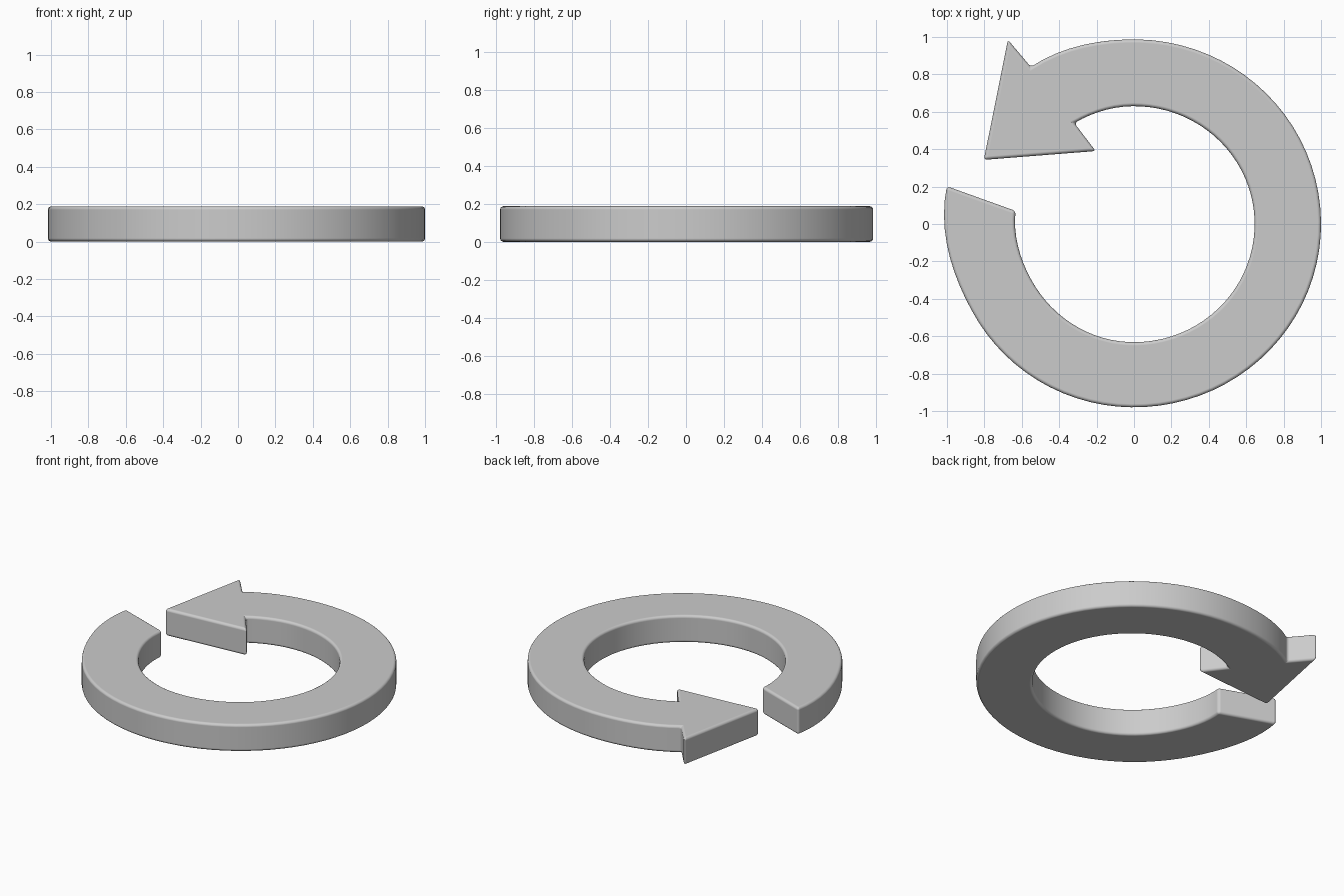
import bpy, bmesh, math

if "Cube" in bpy.data.objects:
    bpy.data.objects.remove(bpy.data.objects["Cube"])

HEIGHT = 0.188


def radius_at(deg, keys):
    """Smoothly interpolate a radius between (angle, radius) keys."""
    for (a0, r0), (a1, r1) in zip(keys, keys[1:]):
        if deg <= a1:
            t = (1 - math.cos(math.pi * (deg - a0) / (a1 - a0))) / 2
            return r0 + (r1 - r0) * t
    return keys[-1][1]


def arc(keys, steps):
    a0, a1 = keys[0][0], keys[-1][0]
    pts = []
    for i in range(steps + 1):
        d = a0 + (a1 - a0) * i / steps
        r = radius_at(d, keys)
        pts.append((r * math.cos(math.radians(d)), r * math.sin(math.radians(d))))
    return pts


# Ring edges, running counter-clockwise from the tail to the arrow head
outer = arc([(-191.4, 1.021), (-150, 0.983), (-90, 0.98), (0, 1.0),
             (90, 0.987), (123.3, 1.005)], 72)
inner = arc([(-186.3, 0.637), (-150, 0.625), (-90, 0.632), (0, 0.645),
             (90, 0.63), (120.6, 0.627)], 72)
# Barb, tip, barb
head = [(-0.674, 0.985), (-0.803, 0.343), (-0.205, 0.39)]
outline = outer + head + inner[::-1]

# Extrude the flat outline
bm = bmesh.new()
face = bm.faces.new([bm.verts.new((x, y, 0)) for x, y in outline])
ext = bmesh.ops.extrude_face_region(bm, geom=[face])
for v in ext["geom"]:
    if isinstance(v, bmesh.types.BMVert):
        v.co.z = HEIGHT
bmesh.ops.recalc_face_normals(bm, faces=bm.faces[:])
mesh = bpy.data.meshes.new("circular_arrow")
bm.to_mesh(mesh)
bm.free()
obj = bpy.data.objects.new("circular_arrow", mesh)
bpy.context.collection.objects.link(obj)

# Soft rounded rims
bev = obj.modifiers.new("rounded_edges", 'BEVEL')
bev.width = 0.018
bev.segments = 4
bev.limit_method = 'ANGLE'
bev.angle_limit = math.radians(30)
bev.harden_normals = True
mesh.polygons.foreach_set("use_smooth", [True] * len(mesh.polygons))
